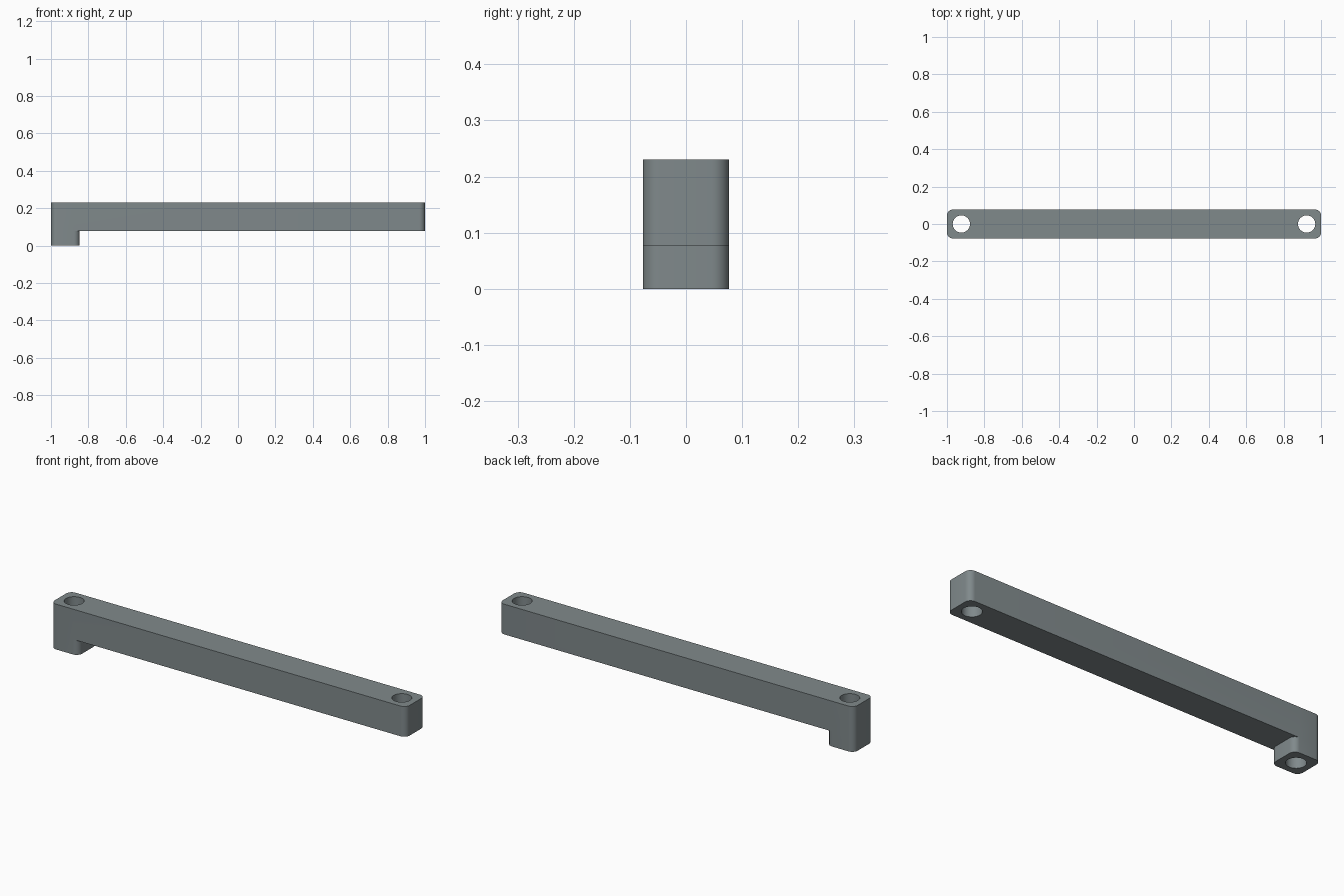
import bpy, bmesh, math

if "Cube" in bpy.data.objects:
    bpy.data.objects.remove(bpy.data.objects["Cube"])

UNIT = 2 / 130            # the bar is 130 units long
HALF_W = 5 * UNIT         # half the width of bar and foot
CORNER = 2 * UNIT         # radius of the vertical corners
HOLE_R = 3 * UNIT
STEP, TOP = 5 * UNIT, 15 * UNIT   # underside and top of the bar
END = 1 - HALF_W          # hole centre distance from the middle
CORNER_STEPS, HOLE_STEPS = 8, 48


def corner(cx, cy, quarter):
    """Points of one rounded corner, counter-clockwise."""
    return [(cx + CORNER * math.cos(a), cy + CORNER * math.sin(a))
            for a in (math.pi / 2 * (quarter + i / CORNER_STEPS)
                      for i in range(CORNER_STEPS + 1))]


def right_end(x):
    """Rounded right end whose outermost edge lies at x, bottom to top."""
    y = HALF_W - CORNER
    return corner(x - CORNER, -y, 3) + corner(x - CORNER, y, 0)


def hole(cx):
    return [(cx + HOLE_R * math.cos(2 * math.pi * i / HOLE_STEPS),
             HOLE_R * math.sin(2 * math.pi * i / HOLE_STEPS))
            for i in range(HOLE_STEPS)]


bm = bmesh.new()


def ring(points, z):
    return [bm.verts.new((x, y, z)) for x, y in points]


def wall(points, z0, z1):
    low, high = ring(points, z0), ring(points, z1)
    for i in range(len(points)):
        j = (i + 1) % len(points)
        bm.faces.new((low[i], low[j], high[j], high[i]))


def cap(loops, z):
    edges = []
    for points in loops:
        vs = ring(points, z)
        edges += [bm.edges.new((vs[i], vs[(i + 1) % len(vs)])) for i in range(len(vs))]
    bmesh.ops.triangle_fill(bm, edges=edges, use_beauty=True, use_dissolve=False,
                            normal=(0, 0, 1))


# Outlines: the bar and the foot share the rounded left end
left = [(-x, -y) for x, y in right_end(1)]
bar_right = right_end(1)
foot_right = right_end(-1 + 2 * HALF_W)
seam = [foot_right[-1], foot_right[0]]
bar = bar_right + seam[:1] + left + seam[1:]
foot = foot_right + left
left_hole, right_hole = hole(-END), hole(END)

# Outer walls and through holes
wall(bar, STEP, TOP)
wall(foot, 0, STEP)
wall(left_hole, 0, TOP)
wall(right_hole, STEP, TOP)

# Top, underside of the foot, and underside of the bar beside the foot
cap([bar, left_hole, right_hole], TOP)
cap([foot, left_hole], 0)
cap([bar_right + foot_right[::-1], right_hole], STEP)

bmesh.ops.remove_doubles(bm, verts=bm.verts[:], dist=1e-5)
bmesh.ops.recalc_face_normals(bm, faces=bm.faces[:])
mesh = bpy.data.meshes.new("handle_bar")
bm.to_mesh(mesh)
bm.free()

# Single grey finish
grey = bpy.data.materials.new("slate grey")
grey.diffuse_color = (0.216, 0.252, 0.26, 1)
grey.use_nodes = True
grey.node_tree.nodes["Principled BSDF"].inputs["Base Color"].default_value = grey.diffuse_color
mesh.materials.append(grey)

obj = bpy.data.objects.new("handle_bar", mesh)
bpy.context.collection.objects.link(obj)
bpy.context.view_layer.objects.active = obj
obj.select_set(True)
bpy.ops.object.shade_smooth_by_angle(angle=math.radians(30))
